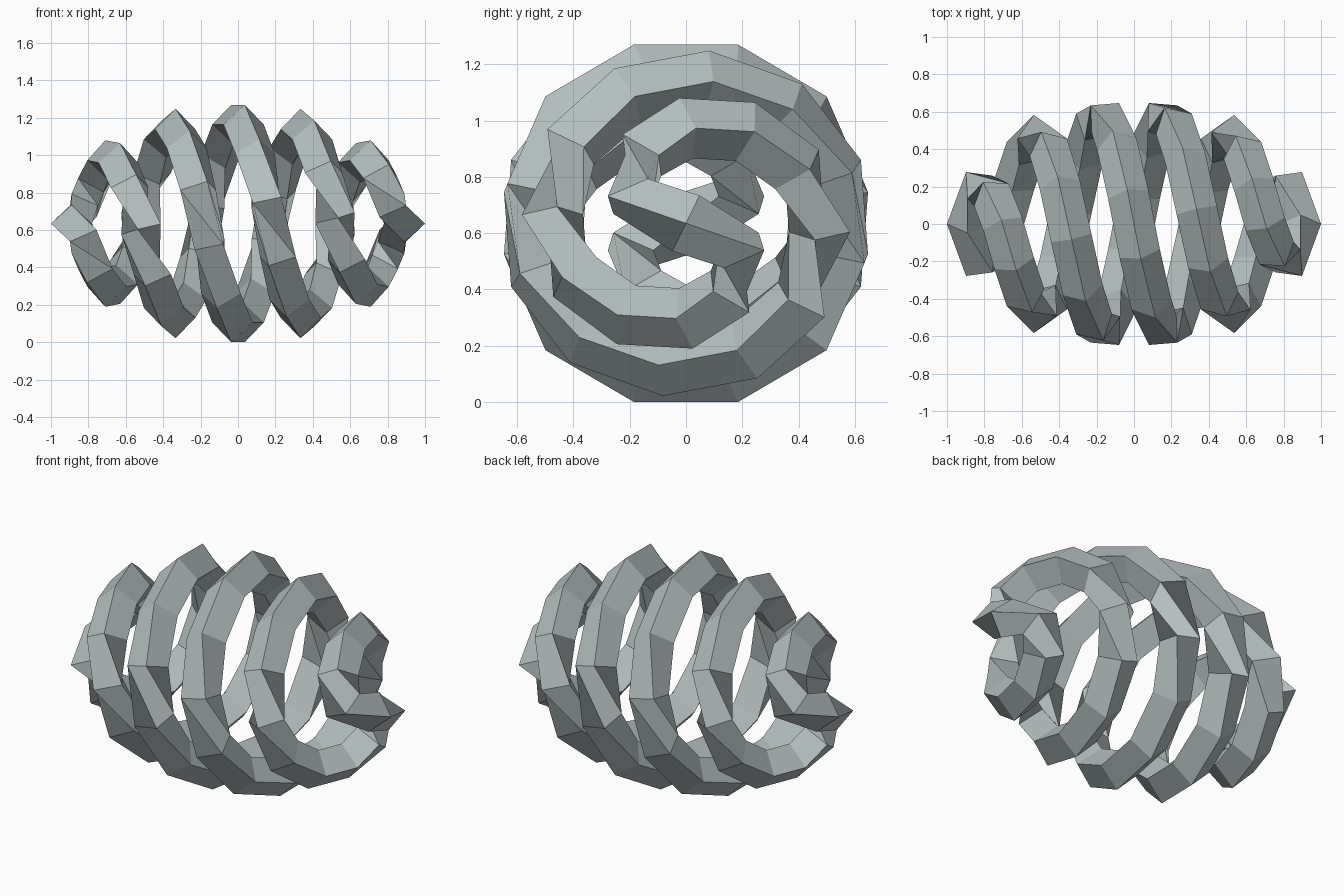
import bpy
from math import sin, cos, sqrt, radians

cube = bpy.data.objects.get("Cube")
if cube:
    bpy.data.objects.remove(cube, do_unlink=True)

HALF_LENGTH = 0.89   # pole of the ellipsoid the coil wraps around
RADIUS_Y = 0.585
RADIUS_Z = 0.549
TUBE = 0.11
CENTRE = 0.635
STEP = 0.061           # advance along x per sample
TURN = radians(31.3)   # rotation per sample


def coil_point(k, side):
    """Point k on one of the two interleaved strands (side is +1 or -1)."""
    x = STEP * k
    taper = side * sqrt(1 - (x / HALF_LENGTH) ** 2)
    a = TURN * k
    return (x, -taper * RADIUS_Y * sin(a), CENTRE + taper * RADIUS_Z * cos(a))


# Closed path: up one strand, across the pole, back along the other
steps = [i - 13.5 for i in range(28)]
path = [coil_point(k, 1) for k in steps]
path.append((HALF_LENGTH, 0, CENTRE))
path += [coil_point(k, -1) for k in reversed(steps)]
path.append((-HALF_LENGTH, 0, CENTRE))

# Four-sided tube swept along the path
curve = bpy.data.curves.new("double_coil", "CURVE")
curve.dimensions = "3D"
curve.twist_mode = "Z_UP"
curve.bevel_depth = TUBE
curve.bevel_resolution = 0
spline = curve.splines.new("POLY")
spline.points.add(len(path) - 1)
for point, co in zip(spline.points, path):
    point.co = (*co, 1)
spline.use_cyclic_u = True
spline.use_smooth = False

coil = bpy.data.objects.new("double_coil", curve)
bpy.context.collection.objects.link(coil)

# Single grey material
grey = bpy.data.materials.new("cool_grey")
grey.use_nodes = True
colour = (0.46, 0.52, 0.52, 1)
grey.diffuse_color = colour
grey.node_tree.nodes["Principled BSDF"].inputs["Base Color"].default_value = colour
curve.materials.append(grey)

# Turn the sweep into a flat-shaded mesh
bpy.ops.object.select_all(action="DESELECT")
coil.select_set(True)
bpy.context.view_layer.objects.active = coil
bpy.ops.object.convert(target="MESH")
bpy.ops.object.shade_flat()
